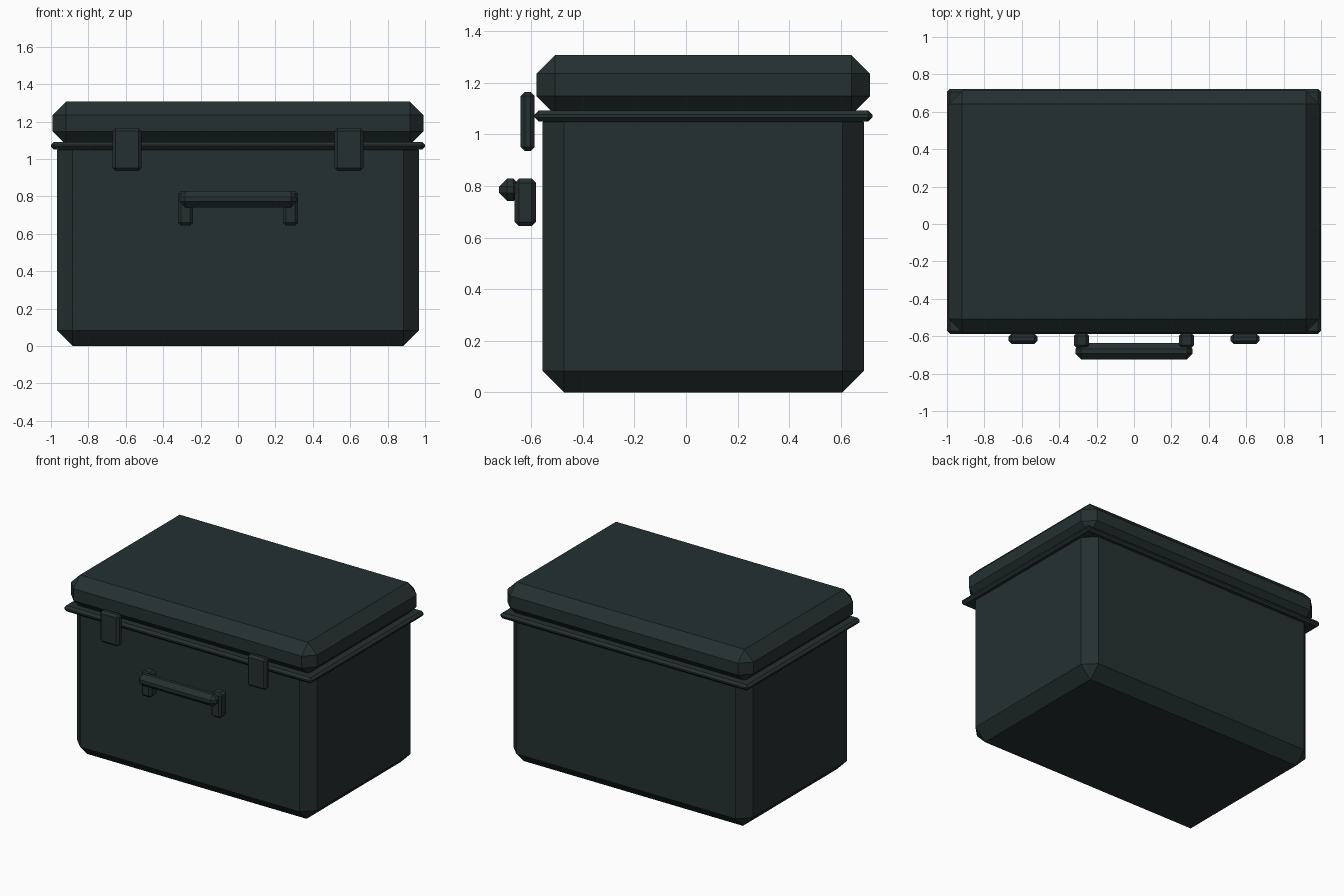
import bpy, bmesh
from mathutils import Vector

if "Cube" in bpy.data.objects:
    bpy.data.objects.remove(bpy.data.objects["Cube"])

paint = bpy.data.materials.new("dark green grey")
paint.diffuse_color = (0.0185, 0.0295, 0.0295, 1)
paint.use_nodes = True
paint.node_tree.nodes["Principled BSDF"].inputs["Base Color"].default_value = paint.diffuse_color


def chamfer_box(name, lo, hi, bevel):
    """Box between two corners with a single flat chamfer on every edge."""
    lo, hi = Vector(lo), Vector(hi)
    size, mid = hi - lo, (lo + hi) / 2
    bm = bmesh.new()
    bmesh.ops.create_cube(bm, size=1)
    for v in bm.verts:
        v.co = Vector(a * b for a, b in zip(v.co, size)) + mid
    bmesh.ops.bevel(bm, geom=bm.edges[:], offset=bevel, segments=1,
                    profile=0.5, affect='EDGES')
    bmesh.ops.recalc_face_normals(bm, faces=bm.faces[:])
    mesh = bpy.data.meshes.new(name)
    bm.to_mesh(mesh)
    bm.free()
    mesh.materials.append(paint)
    ob = bpy.data.objects.new(name, mesh)
    bpy.context.collection.objects.link(ob)
    return ob


# Main shell: body, seam rim and lid
chamfer_box("body", (-0.967, -0.556, 0), (0.967, 0.69, 1.13), 0.083)
chamfer_box("seam_rim", (-1, -0.587, 1.05), (1, 0.722, 1.092), 0.016)
chamfer_box("lid", (-0.992, -0.58, 1.075), (0.992, 0.714, 1.308), 0.073)

# Latches and handle posts, mirrored left and right
for side, s in (("left", -1), ("right", 1)):
    for part, x0, x1, y0, y1, z0, z1, b in (
            ("latch", 0.517, 0.670, -0.641, -0.587, 0.935, 1.165, 0.016),
            ("handle_post", 0.240, 0.322, -0.664, -0.582, 0.645, 0.828, 0.016)):
        xs = sorted((s * x0, s * x1))
        chamfer_box(f"{part}_{side}", (xs[0], y0, z0), (xs[1], y1, z1), b)

# Grab bar
chamfer_box("handle_bar", (-0.314, -0.724, 0.742), (0.314, -0.637, 0.828), 0.031)
